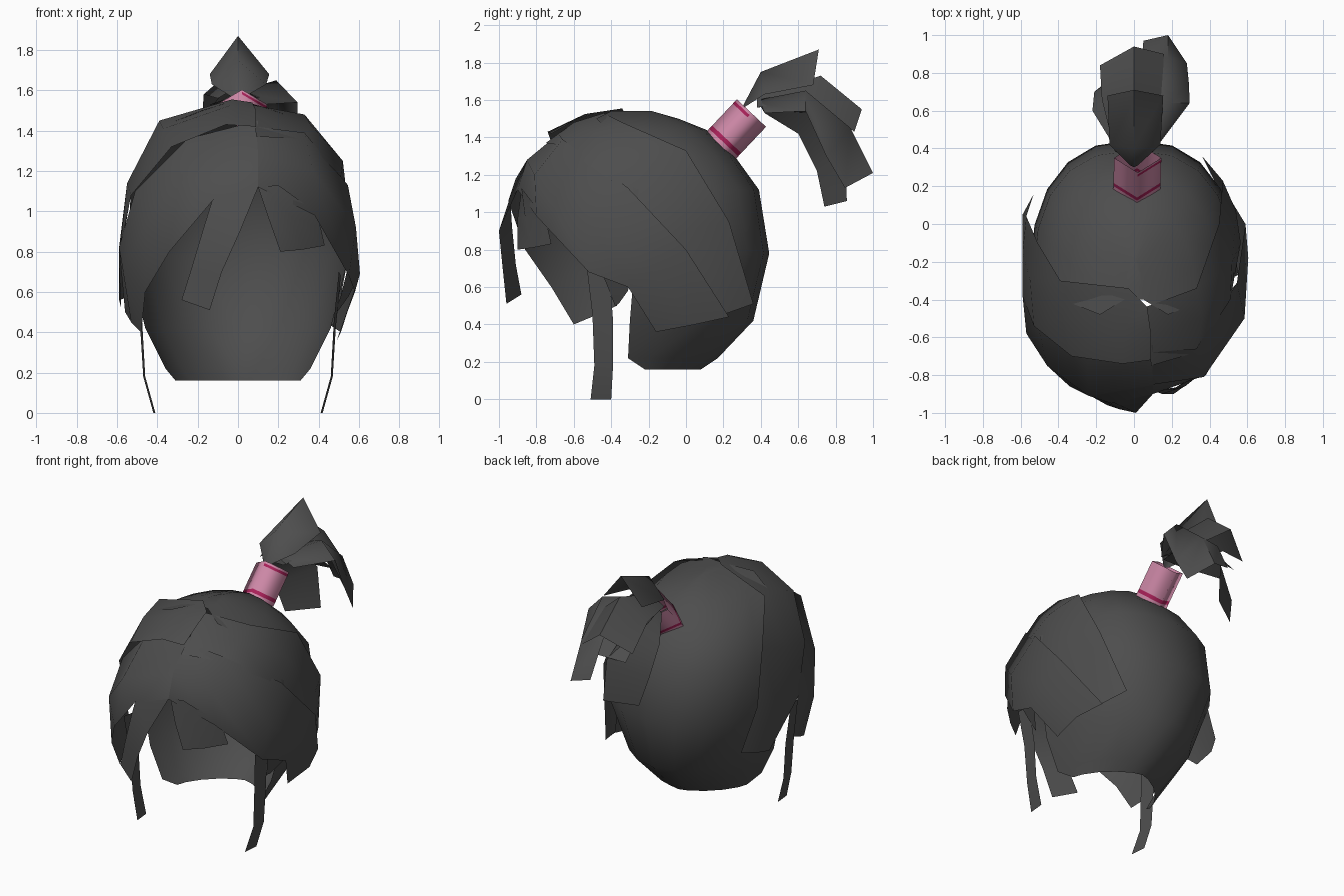
import bpy, bmesh, math
from mathutils import Vector


def material(name, rgb):
    m = bpy.data.materials.new(name)
    m.diffuse_color = (*rgb, 1)
    return m


HAIR = material("charcoal_hair", (0.075, 0.075, 0.075))
PINK = material("pink_band", (0.62, 0.25, 0.39))
ROSE = material("dark_rose_stripe", (0.40, 0.015, 0.10))


def loft(name, rows, mats=(HAIR,), centre=(0, -0.2, 0.8), closed=False, cap=False, rule=None, angle=60):
    """Skin a sheet through rows of points, facing away from centre."""
    bm = bmesh.new()
    vs = [[bm.verts.new(p) for p in r] for r in rows]
    n = len(rows[0])
    for i in range(len(rows) - 1):
        for j in range(n if closed else n - 1):
            k = (j + 1) % n
            f = bm.faces.new((vs[i][j], vs[i][k], vs[i + 1][k], vs[i + 1][j]))
            f.material_index = rule(i, j) if rule else 0
    if cap:
        bm.faces.new(vs[-1])
    bmesh.ops.remove_doubles(bm, verts=bm.verts, dist=0.0005)
    bmesh.ops.recalc_face_normals(bm, faces=bm.faces)
    c = Vector(centre)
    if sum(f.normal.dot(f.calc_center_median() - c) * f.calc_area() for f in bm.faces) < 0:
        bmesh.ops.reverse_faces(bm, faces=bm.faces)
    me = bpy.data.meshes.new(name)
    bm.to_mesh(me)
    bm.free()
    for m in mats:
        me.materials.append(m)
    ob = bpy.data.objects.new(name, me)
    bpy.context.collection.objects.link(ob)
    bpy.ops.object.select_all(action='DESELECT')
    ob.select_set(True)
    bpy.context.view_layer.objects.active = ob
    bpy.ops.object.shade_smooth_by_angle(angle=math.radians(angle))
    return ob


# Scalp shell: (height, half width, back y, front edge y, roundness), open at the face and neck
profile = [(0.16, 0.31, 0.08, -0.22, 1.35), (0.22, 0.36, 0.17, -0.31, 1.2), (0.42, 0.46, 0.36, -0.30, 1.0),
           (0.78, 0.55, 0.445, -0.27, 0.85), (1.12, 0.53, 0.39, -0.28, 0.83), (1.30, 0.45, 0.26, -0.34, 0.85),
           (1.44, 0.33, 0.11, -0.42, 0.9), (1.50, 0.18, -0.04, -0.48, 0.95), (1.54, 0.05, -0.18, -0.40, 1.0)]
shell = []
for z, w, back, front, e in profile:
    row = []
    for i in range(11):
        a = math.pi * i / 10
        s, c = max(math.sin(a), 0), math.cos(a)
        row.append((w * math.copysign(abs(c) ** e, c), front + (back - front) * s ** e, z))
    shell.append(row)
loft("scalp_shell", shell, cap=True)

# Right fringe: upper sweep and lower sweep, parting to tail
loft("right_upper_sweep", [
    [(0.06, -0.44, 1.53), (0.08, -0.60, 1.48), (0.09, -0.75, 1.37)],
    [(0.33, -0.34, 1.48), (0.36, -0.50, 1.43), (0.33, -0.68, 1.36)],
    [(0.45, 0.00, 1.33), (0.52, -0.20, 1.25), (0.51, -0.40, 1.17)],
    [(0.47, 0.23, 0.95), (0.54, 0.07, 0.92), (0.565, -0.10, 0.86)],
    [(0.36, 0.36, 0.51), (0.43, 0.22, 0.46), (0.48, 0.08, 0.43)]])
loft("right_lower_sweep", [
    [(0.09, -0.68, 1.42), (0.10, -0.85, 1.28), (0.10, -0.90, 1.12)],
    [(0.33, -0.66, 1.39), (0.37, -0.81, 1.20), (0.38, -0.80, 0.98)],
    [(0.545, -0.31, 1.13), (0.585, -0.50, 0.92), (0.55, -0.52, 0.68)],
    [(0.59, 0.00, 0.80), (0.605, -0.18, 0.69), (0.58, -0.31, 0.60)],
    [(0.45, 0.23, 0.44), (0.51, 0.05, 0.40), (0.49, -0.16, 0.36)]])

# Left fringe, overlapping the right one along the parting
loft("left_upper_sweep", [
    [(0.07, -0.44, 1.54), (0.09, -0.58, 1.50), (0.09, -0.72, 1.42)],
    [(-0.03, -0.34, 1.555), (-0.04, -0.54, 1.525), (-0.06, -0.74, 1.43)],
    [(-0.39, -0.30, 1.45), (-0.37, -0.50, 1.41), (-0.33, -0.70, 1.32)],
    [(-0.51, -0.10, 1.20), (-0.55, -0.30, 1.14), (-0.53, -0.54, 1.08)],
    [(-0.57, 0.04, 0.86), (-0.59, -0.15, 0.82), (-0.59, -0.38, 0.78)],
    [(-0.53, 0.16, 0.58), (-0.59, 0.05, 0.56), (-0.58, -0.08, 0.52)]])
loft("left_lower_sweep", [
    [(0.10, -0.64, 1.45), (0.10, -0.85, 1.28), (0.10, -0.90, 1.12)],
    [(-0.25, -0.66, 1.36), (-0.24, -0.91, 1.18), (-0.12, -0.95, 1.06)],
    [(-0.51, -0.53, 1.10), (-0.46, -0.75, 0.93), (-0.34, -0.86, 0.80)],
    [(-0.59, -0.38, 0.82), (-0.57, -0.58, 0.70), (-0.46, -0.72, 0.60)],
    [(-0.56, -0.37, 0.50), (-0.53, -0.48, 0.45), (-0.48, -0.60, 0.40)]])

# Loose locks over the forehead
loft("centre_lock", [
    [(-0.12, -0.94, 1.08), (0.10, -0.90, 1.12)],
    [(-0.17, -0.93, 0.92), (0.01, -1.00, 0.90)],
    [(-0.23, -0.91, 0.72), (-0.08, -0.98, 0.70)],
    [(-0.28, -0.88, 0.56), (-0.14, -0.96, 0.51)]])
loft("short_forehead_lock", [
    [(0.10, -0.88, 1.12), (0.20, -0.88, 1.13), (0.38, -0.78, 1.00)],
    [(0.15, -0.90, 0.97), (0.27, -0.86, 0.97), (0.41, -0.74, 0.92)],
    [(0.21, -0.90, 0.80), (0.32, -0.82, 0.81), (0.43, -0.72, 0.83)]])
loft("right_temple_lock", [
    [(0.54, -0.46, 0.70), (0.58, -0.30, 0.64)],
    [(0.51, -0.41, 0.58), (0.55, -0.31, 0.58)],
    [(0.48, -0.38, 0.50), (0.50, -0.36, 0.51)]])

# Long sideburn on each side
for side, s in (("left", -1), ("right", 1)):
    loft(side + "_sideburn", [
        [(s * 0.50, -0.53, 0.70), (s * 0.51, -0.41, 0.68)],
        [(s * 0.475, -0.50, 0.45), (s * 0.485, -0.39, 0.42)],
        [(s * 0.46, -0.49, 0.18), (s * 0.47, -0.39, 0.18)],
        [(s * 0.41, -0.51, 0.0), (s * 0.42, -0.40, 0.0)]])

# Hair tie: four-sided soft sleeve, a stripe round the base and a short one near the top
base, tip = Vector((0.015, 0.185, 1.355)), Vector((0.02, 0.35, 1.53))
axis = (tip - base).normalized()
u = Vector((1, 0, 0))
v = axis.cross(u)
sleeve = []
for t in (0, 0.10, 0.20, 0.87, 0.94, 1):
    sleeve.append([base.lerp(tip, t) + 0.125 * u * math.cos(a) + 0.107 * v * math.sin(a)
                   for a in (k * math.pi / 2 for k in range(4))])
loft("hair_tie", sleeve, mats=(PINK, ROSE), centre=(0, 0.27, 1.44), closed=True,
     rule=lambda i, j: int(i == 1 or (i == 3 and j == 3)), angle=120)

# Ponytail: layered locks fanning out of the tie
tail = dict(centre=(0, 0.55, 1.3))
loft("ponytail_crest", [
    [(-0.02, 0.31, 1.56), (0, 0.30, 1.56), (0.02, 0.31, 1.56)],
    [(-0.13, 0.42, 1.63), (0, 0.40, 1.75), (0.14, 0.42, 1.63)],
    [(-0.14, 0.68, 1.68), (0, 0.71, 1.87), (0.155, 0.68, 1.68)]], **tail)
loft("ponytail_back_lock", [
    [(-0.10, 0.38, 1.56), (0, 0.38, 1.62), (0.10, 0.38, 1.56)],
    [(-0.17, 0.66, 1.58), (0, 0.72, 1.73), (0.15, 0.68, 1.60)],
    [(-0.18, 0.84, 1.43), (0, 0.94, 1.55), (0.16, 0.90, 1.43)]], **tail)
loft("ponytail_right_lock", [
    [(0.02, 0.38, 1.60), (0.07, 0.40, 1.58), (0.13, 0.42, 1.53)],
    [(0.08, 0.66, 1.61), (0.19, 0.64, 1.65), (0.295, 0.64, 1.54)],
    [(0.04, 0.86, 1.45), (0.18, 0.88, 1.45), (0.29, 0.75, 1.30)],
    [(0.05, 0.97, 1.24), (0.18, 1.00, 1.21), (0.28, 0.85, 1.13)]], **tail)
loft("ponytail_left_lock", [
    [(0.00, 0.38, 1.60), (-0.11, 0.42, 1.53)],
    [(-0.08, 0.68, 1.58), (-0.22, 0.60, 1.42)],
    [(0.01, 0.85, 1.34), (-0.21, 0.70, 1.22)],
    [(0.03, 0.86, 1.06), (-0.16, 0.74, 1.03)]], **tail)
loft("ponytail_inner_lock", [
    [(-0.08, 0.38, 1.55), (0.08, 0.38, 1.55)],
    [(-0.14, 0.66, 1.53), (0.12, 0.66, 1.54)],
    [(-0.12, 0.83, 1.35), (0.12, 0.85, 1.36)]], **tail)
